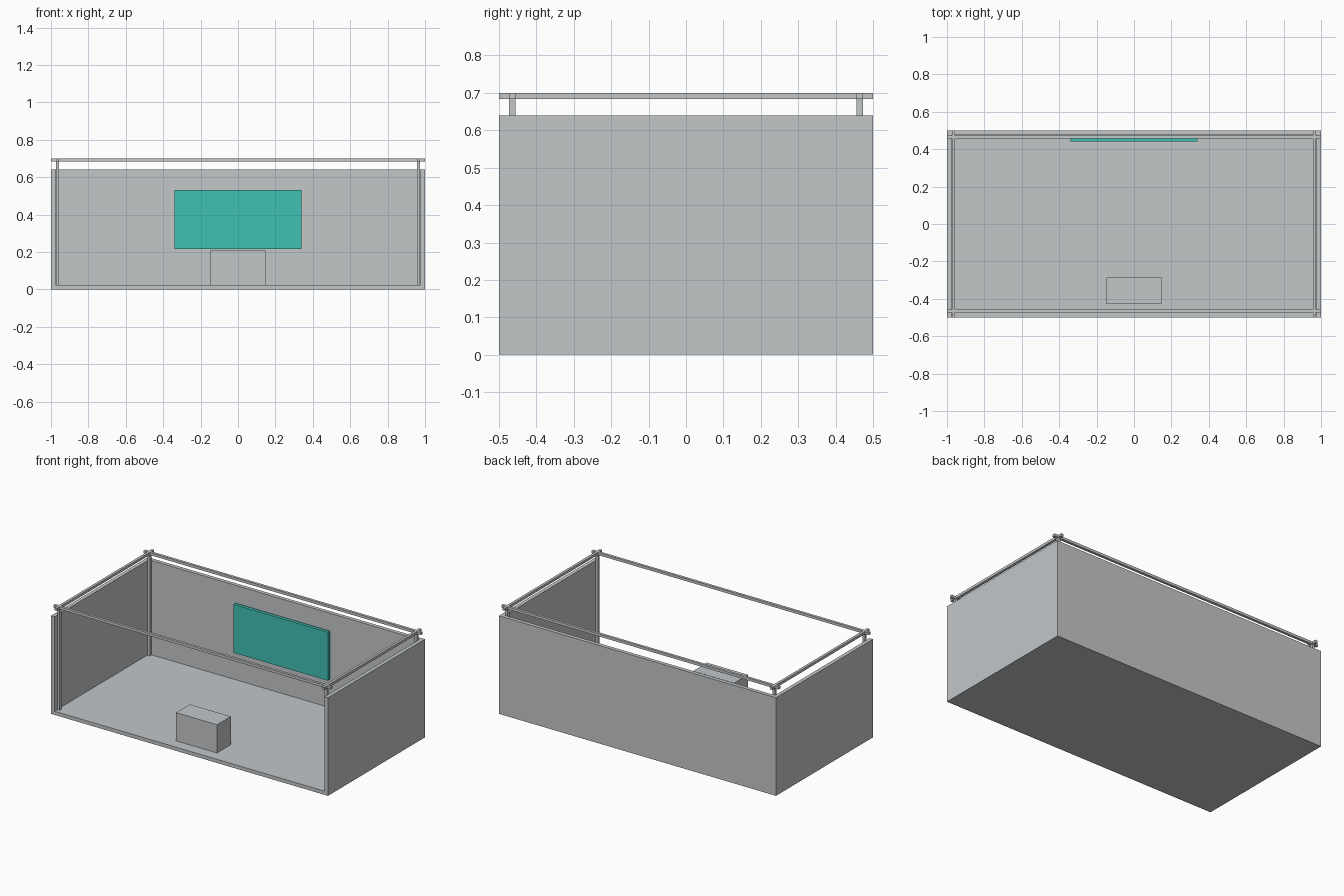
import bpy

if "Cube" in bpy.data.objects:
    bpy.data.objects.remove(bpy.data.objects["Cube"])


def lin(c):
    c /= 255
    return c / 12.92 if c <= 0.04045 else ((c + 0.055) / 1.055) ** 2.4


def material(name, rgb):
    m = bpy.data.materials.new(name)
    m.diffuse_color = (*[lin(v) for v in rgb], 1)
    m.use_nodes = True
    m.node_tree.nodes["Principled BSDF"].inputs["Base Color"].default_value = m.diffuse_color
    return m


GREY = material("light_grey", (195, 199, 201))
TEAL = material("teal", (64, 193, 179))


def box(name, lo, hi, mat=GREY):
    """Box between two opposite corners."""
    bpy.ops.mesh.primitive_cube_add(size=1)
    ob = bpy.context.object
    ob.name = ob.data.name = name
    ob.location = [(a + b) / 2 for a, b in zip(lo, hi)]
    ob.scale = [b - a for a, b in zip(lo, hi)]
    bpy.ops.object.transform_apply(location=True, scale=True)
    ob.data.materials.append(mat)
    return ob


def span(sign, a, b):
    """Interval a..b, mirrored when sign is negative."""
    return (a, b) if sign > 0 else (-b, -a)


WALL_T, WALL_H, FLOOR_T = 0.025, 0.64, 0.024
BEAM_Z, TOP_Z = 0.683, 0.70

# Floor and back wall
box("floor", (-1 + WALL_T, -0.5, 0), (1 - WALL_T, 0.5 - WALL_T, FLOOR_T))
box("back_wall", (-1 + WALL_T, 0.5 - WALL_T, 0), (1 - WALL_T, 0.5, WALL_H))

for sx, side in ((-1, "left"), (1, "right")):
    # Side walls
    x0, x1 = span(sx, 1 - WALL_T, 1)
    box(side + "_wall", (x0, -0.5, 0), (x1, 0.5, WALL_H))
    # Side rails
    x0, x1 = span(sx, 0.956, 0.973)
    box(side + "_rail", (x0, -0.5, BEAM_Z), (x1, 0.5, TOP_Z))
    # Corner posts
    for sy, end in ((-1, "front"), (1, "back")):
        y0, y1 = span(sy, 0.456, 0.473)
        box(f"{end}_{side}_post", (x0, y0, FLOOR_T), (x1, y1, BEAM_Z))

# Front and back rails
for sy, end in ((-1, "front"), (1, "back")):
    y0, y1 = span(sy, 0.456, 0.473)
    box(end + "_rail", (-1, y0, BEAM_Z), (1, y1, TOP_Z))

# Display screen and counter
box("screen", (-0.34, 0.44, 0.216), (0.34, 0.461, 0.532), TEAL)
box("counter", (-0.148, -0.427, FLOOR_T), (0.148, -0.285, 0.208))
